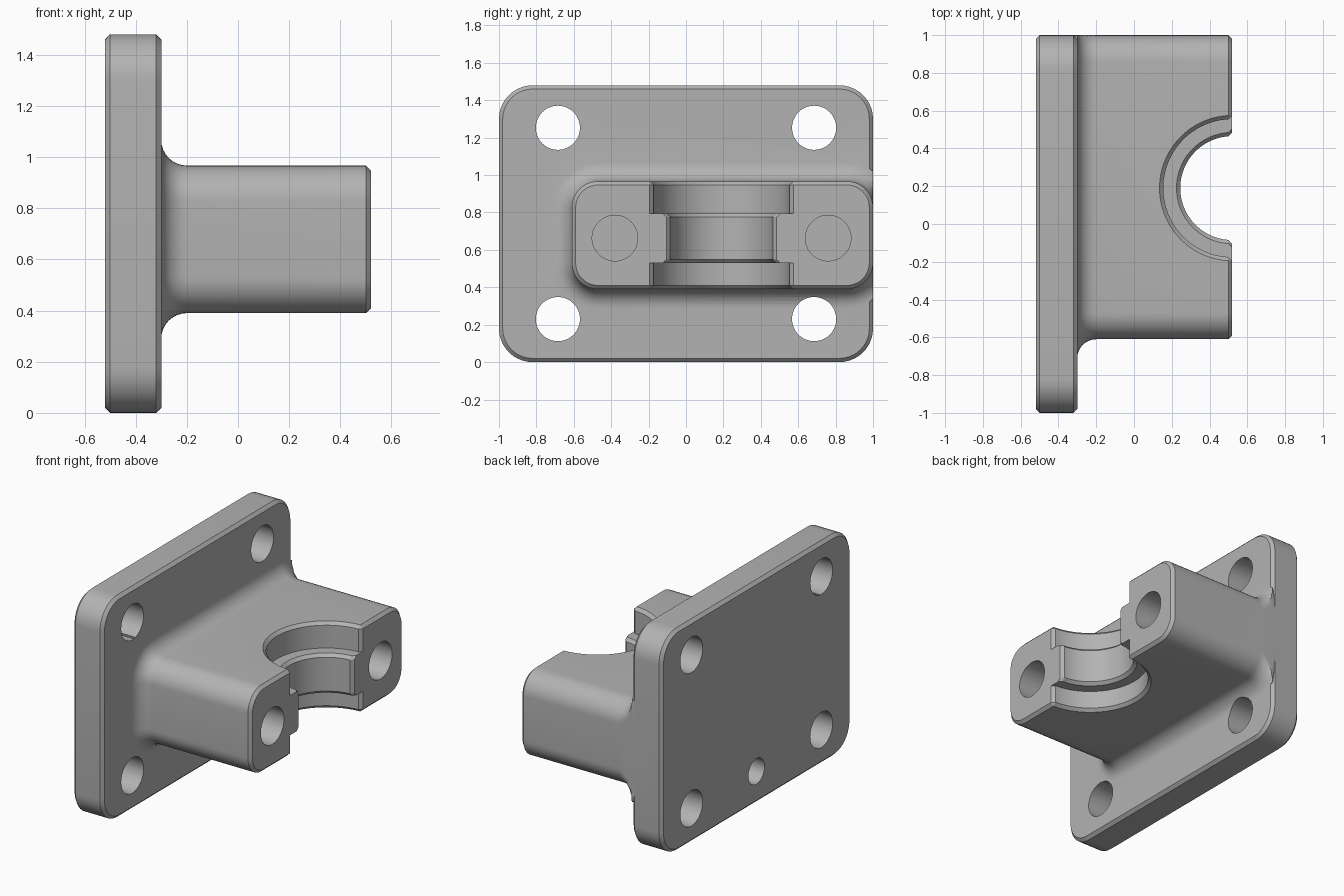
import bpy, bmesh
from math import cos, sin, pi, radians, sqrt

if "Cube" in bpy.data.objects:
    bpy.data.objects.remove(bpy.data.objects["Cube"])

metal = bpy.data.materials.new("plain grey")
metal.use_nodes = True
GREY = (0.45, 0.45, 0.45, 1)
metal.diffuse_color = GREY
metal.node_tree.nodes["Principled BSDF"].inputs["Base Color"].default_value = GREY


def loft(name, rings):
    """Skin a solid through matching closed rings of points."""
    bm = bmesh.new()
    loops = [[bm.verts.new(p) for p in ring] for ring in rings]
    n = len(loops[0])
    for a, b in zip(loops, loops[1:]):
        for i in range(n):
            j = (i + 1) % n
            bm.faces.new((a[i], a[j], b[j], b[i]))
    bm.faces.new(loops[0][::-1])
    bm.faces.new(loops[-1])
    bmesh.ops.recalc_face_normals(bm, faces=bm.faces)
    mesh = bpy.data.meshes.new(name)
    bm.to_mesh(mesh)
    bm.free()
    mesh.materials.append(metal)
    obj = bpy.data.objects.new(name, mesh)
    bpy.context.collection.objects.link(obj)
    return obj


def rounded_rect(x, y0, y1, z0, z1, r, grow=0.0, steps=10):
    """Rounded rectangle facing x, grown outward but kept within y = 1."""
    pts, rr = [], r + grow
    corners = ((y1 - r, z1 - r), (y0 + r, z1 - r), (y0 + r, z0 + r), (y1 - r, z0 + r))
    for k, (cy, cz) in enumerate(corners):
        for i in range(steps + 1):
            a = (k + i / steps) * pi / 2
            pts.append((x, min(cy + rr * cos(a), 1.0), cz + rr * sin(a)))
    return pts


def rod(name, x0, x1, y, z, r, n=48):
    """Round cutter along x."""
    return loft(name, [[(x, y + r * cos(2 * pi * i / n), z + r * sin(2 * pi * i / n))
                        for i in range(n)] for x in (x0, x1)])


def boolean(target, tool, operation):
    mod = target.modifiers.new(operation.title(), "BOOLEAN")
    mod.operation, mod.solver, mod.object = operation, "EXACT", tool
    bpy.context.view_layer.objects.active = target
    bpy.ops.object.modifier_apply(modifier=mod.name)
    bpy.data.objects.remove(tool)


# Mounting plate with chamfered rims
CH = 0.02
bracket = loft("mounting_bracket", [
    rounded_rect(x, -1, 1, 0, 1.48, 0.18, g)
    for x, g in ((-0.52, -CH), (-0.52 + CH, 0), (-0.3 - CH, 0), (-0.3, -CH))])

# Arm with a filleted root and chamfered end
FILLET = 0.1
profile = [(-0.4, 0.0)]
for i in range(9):
    a = i / 8 * pi / 2
    profile.append((-0.3 + FILLET * (1 - cos(a)), FILLET * (1 - sin(a))))
profile += [(0.5, 0), (0.52, -CH)]
arm = loft("arm", [rounded_rect(x, -0.61, 1, 0.39, 0.967, 0.14, g) for x, g in profile])
boolean(bracket, arm, "UNION")


# Stepped half bore with chamfered edges and flared mouth
def bore_ring(z, r, cx=0.52, cy=0.19, steps=48):
    start = pi / 2 + CH / r
    pts = []
    for i in range(steps + 1):
        a = start + (2 * pi - 2 * start) * i / steps
        pts.append((cx + r * cos(a), cy + r * sin(a), z))
    lower = [(cx, cy - r - CH, z), (0.8, cy - r - CH, z)]
    upper = [(0.8, cy + r + CH, z), (cx, cy + r + CH, z)]
    return pts + lower + upper


WIDE, LIP = 0.365, 0.275
steps_z = [(0.3, WIDE + CH), (0.39, WIDE + CH), (0.41, WIDE), (0.53, WIDE),
           (0.53, LIP + CH), (0.55, LIP), (0.775, LIP), (0.795, LIP + CH),
           (0.795, WIDE), (0.947, WIDE), (0.967, WIDE + CH), (1.1, WIDE + CH)]
boolean(bracket, loft("bore", [bore_ring(z, r) for z, r in steps_z]), "DIFFERENCE")

# Plate bolt holes
for y in (-0.685, 0.685):
    for z in (0.23, 1.253):
        boolean(bracket, rod("bolt_hole", -0.7, -0.1, y, z, 0.118), "DIFFERENCE")

# Blind screw holes in the arm end
for y in (-0.38, 0.76):
    boolean(bracket, rod("screw_hole", 0.0, 0.7, y, 0.663, 0.122), "DIFFERENCE")

# Shallow locating hole in the back of the plate
boolean(bracket, rod("locating_hole", -0.7, -0.4, 0, 0.215, 0.085), "DIFFERENCE")

bpy.ops.object.select_all(action="DESELECT")
bracket.select_set(True)
bpy.context.view_layer.objects.active = bracket
bpy.ops.object.shade_smooth_by_angle(angle=radians(25))
